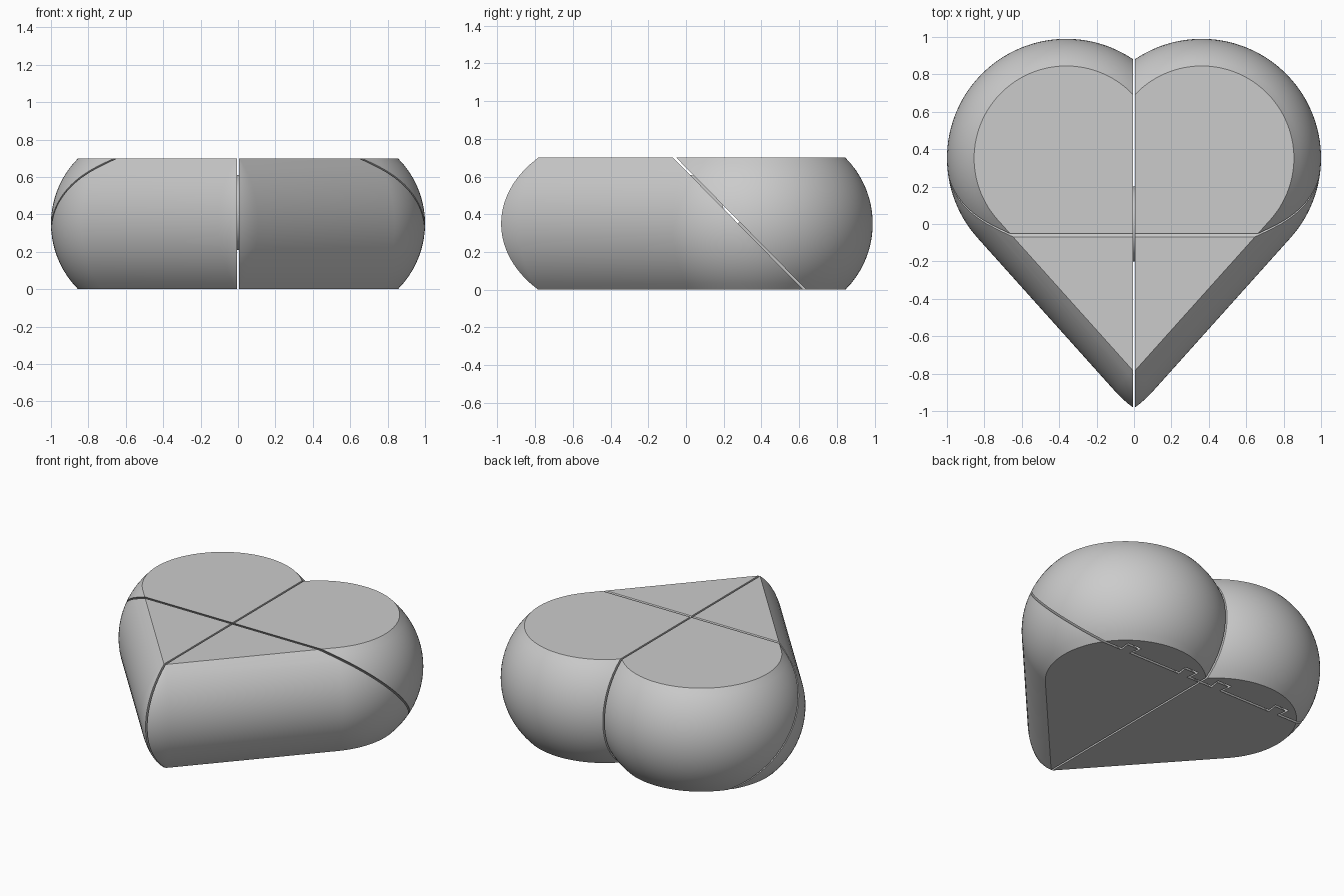
import bpy, bmesh
from math import sqrt, acos, atan2, asin, hypot, sin, cos, tan
from mathutils import Vector

cube = bpy.data.objects.get("Cube")
if cube:
    bpy.data.objects.remove(cube)

GAP = 0.006               # half width of the slits
CX, CY = 0.362, 0.352     # centre of a lobe
R_FLAT, BULGE = 0.493, 0.145
TIP, HEIGHT = -0.79, 0.7
ROWS, ARC, NOSE = 20, 56, 6

mat = bpy.data.materials.new("grey plastic")
mat.use_nodes = True
GREY = (0.6, 0.6, 0.6, 1)
mat.diffuse_color = GREY
mat.node_tree.nodes["Principled BSDF"].inputs["Base Color"].default_value = GREY

# Slanted cut: runs from the top middle down to the back
slant_point = Vector((0, 0.63, 0))
slant_along = Vector((0, -0.69, 0.70)).normalized()
slant_normal = Vector((0, 0.70, 0.69)).normalized()


def make_object(name, bm):
    bmesh.ops.recalc_face_normals(bm, faces=bm.faces)
    mesh = bpy.data.meshes.new(name)
    bm.to_mesh(mesh)
    bm.free()
    obj = bpy.data.objects.new(name, mesh)
    bpy.context.collection.objects.link(obj)
    mesh.materials.append(mat)
    return obj


def smooth(obj):
    bpy.ops.object.select_all(action="DESELECT")
    obj.select_set(True)
    bpy.context.view_layer.objects.active = obj
    bpy.ops.object.shade_smooth_by_angle(angle=0.5)


def trim(bm, point, normal):
    """Cut away the side the normal points to and close the cut."""
    bmesh.ops.bisect_plane(bm, geom=bm.verts[:] + bm.edges[:] + bm.faces[:],
                           plane_co=point, plane_no=normal, clear_outer=True)
    bmesh.ops.holes_fill(bm, edges=[e for e in bm.edges if e.is_boundary])


def half_outline(offset):
    """Right-hand half of the heart outline, grown outward by offset."""
    drop = CY - TIP
    line = atan2(drop, CX) - asin(R_FLAT / hypot(CX, drop))
    r = R_FLAT + offset
    start, end = acos((GAP - CX) / r), line - acos(0)
    pts = []
    for i in range(ARC + 1):
        a = start + (end - start) * i / ARC
        pts.append((CX + r * cos(a), CY + r * sin(a)))
    # straight flank running into a slightly rounded tip
    k = (offset + 0.002) / BULGE
    for i in range(NOSE + 1):
        t = i / NOSE
        x = GAP + 0.1 * k * (1 - t)
        y = TIP - offset / cos(line) + x * tan(line) + 0.02 * k * t * t
        pts.append((x, y))
    return pts


def half_heart(side):
    bm = bmesh.new()
    mid = HEIGHT / 2
    radius = (mid ** 2 + BULGE ** 2) / (2 * BULGE)
    rings = []
    for j in range(ROWS + 1):
        z = HEIGHT * j / ROWS
        offset = max(0, sqrt(radius ** 2 - (z - mid) ** 2) - radius + BULGE)
        rings.append([bm.verts.new((side * x, y, z)) for x, y in half_outline(offset)])
    for low, high in zip(rings, rings[1:]):
        for i in range(len(low) - 1):
            bm.faces.new((low[i], low[i + 1], high[i + 1], high[i]))
    bm.faces.new(rings[0])
    bm.faces.new(rings[-1])
    bm.faces.new([r[0] for r in rings] + [r[-1] for r in reversed(rings)])
    bmesh.ops.recalc_face_normals(bm, faces=bm.faces)
    return bm


def rail(name, x, grow, floor):
    """Dovetail rail lying along the lower part of the slanted cut."""
    bm = bmesh.new()
    profile = [(-0.03, -0.02), (0.03, -0.02), (0.042, 0.045), (-0.042, 0.045)]
    ends = []
    for s in (-0.2, 0.5 + grow):
        ends.append([bm.verts.new(slant_point + slant_along * s
                     + slant_normal * (n + (grow if n > 0 else 0))
                     + Vector((x + px + (grow if px > 0 else -grow), 0, 0)))
                     for px, n in profile])
    a, b = ends
    bm.faces.new(a)
    bm.faces.new(b)
    for i in range(4):
        bm.faces.new((a[i], a[i - 1], b[i - 1], b[i]))
    if floor:
        trim(bm, (0, 0, 0), (0, 0, -1))
    return make_object(name, bm)


for side, label in ((1, "left"), (-1, "right")):
    # Front wedge below the slanted cut
    bm = half_heart(side)
    trim(bm, slant_point - slant_normal * GAP, slant_normal)
    smooth(make_object(label + "_front_wedge", bm))

    # Back lobe above the slanted cut, grooved for the rails
    bm = half_heart(side)
    trim(bm, slant_point + slant_normal * GAP, -slant_normal)
    lobe = make_object(label + "_back_lobe", bm)
    for x, place in ((0.13, "inner"), (0.59, "outer")):
        rail(f"{label}_{place}_rail", side * x, 0, True)
        cutter = rail("groove_cutter", side * x, 0.012, False)
        cutter.hide_render = True
        mod = lobe.modifiers.new("groove", "BOOLEAN")
        mod.operation, mod.solver, mod.object = "DIFFERENCE", "EXACT", cutter
        bpy.context.view_layer.objects.active = lobe
        bpy.ops.object.modifier_apply(modifier="groove")
        bpy.data.objects.remove(cutter)
    smooth(lobe)

# Pivot disc joining the two halves inside the centre slit
bm = bmesh.new()
bmesh.ops.create_cone(bm, cap_ends=True, segments=32, radius1=0.2, radius2=0.2, depth=0.016)
for v in bm.verts:
    v.co = Vector((v.co.z, v.co.x, v.co.y + 0.41))
smooth(make_object("pivot_disc", bm))
